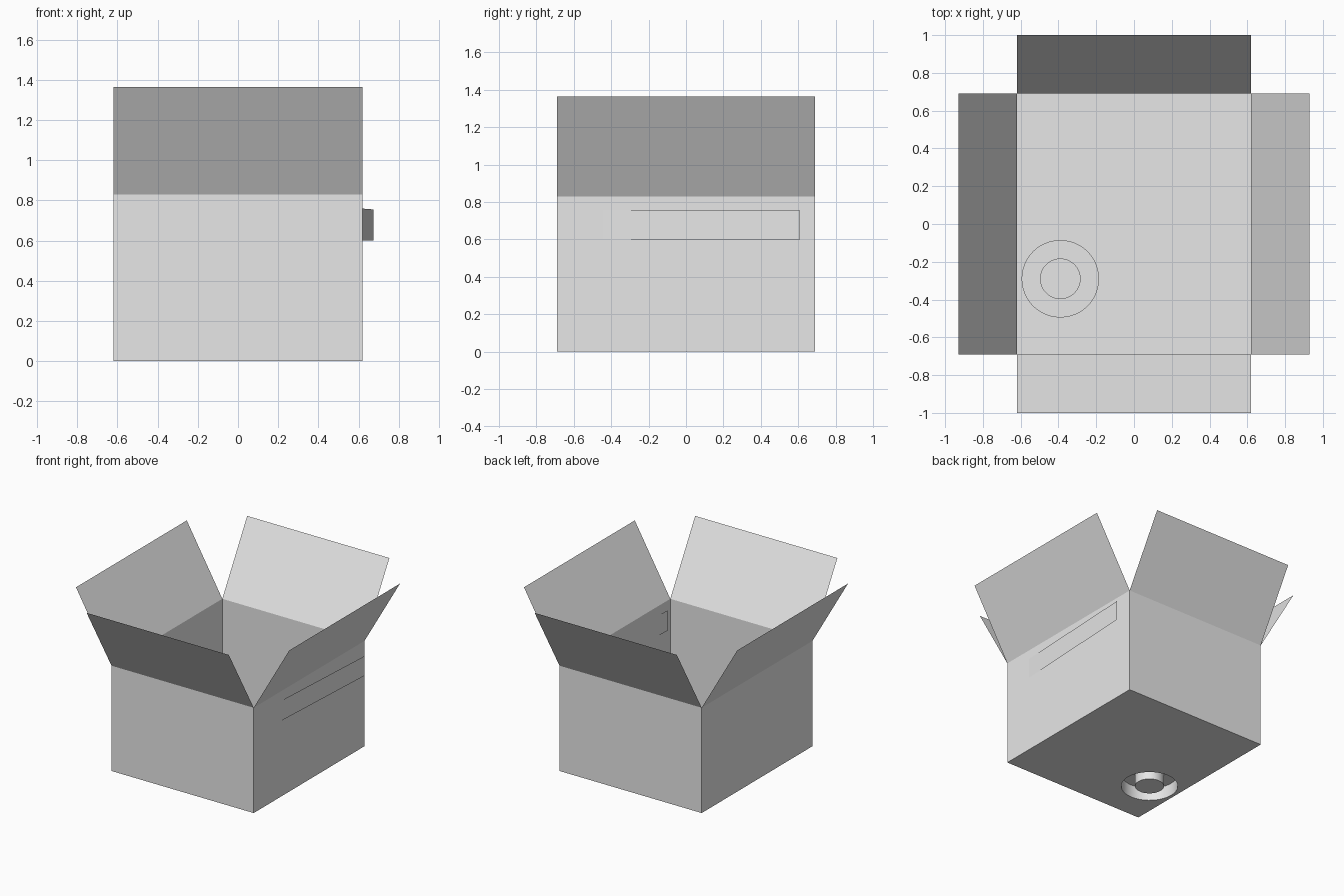
import bpy, bmesh, math
from mathutils import Vector

if "Cube" in bpy.data.objects:
    bpy.data.objects.remove(bpy.data.objects["Cube"], do_unlink=True)

X, Y, H = 0.62, 0.69, 0.83        # half width, half depth, wall height
OUT, TOP = 0.31, 1.365            # flap reach and flap tip height

card = bpy.data.materials.new("plain grey card")
card.use_nodes = True
card.diffuse_color = (0.8, 0.8, 0.8, 1)
card.node_tree.nodes["Principled BSDF"].inputs["Base Color"].default_value = (0.8, 0.8, 0.8, 1)


def finish(name, bm, smooth=False):
    mesh = bpy.data.meshes.new(name)
    bm.to_mesh(mesh)
    bm.free()
    mesh.materials.append(card)
    obj = bpy.data.objects.new(name, mesh)
    bpy.context.collection.objects.link(obj)
    if smooth:
        bpy.ops.object.select_all(action='DESELECT')
        obj.select_set(True)
        bpy.context.view_layer.objects.active = obj
        bpy.ops.object.shade_smooth_by_angle(angle=math.radians(30))
    return obj


def sheet(name, corners):
    bm = bmesh.new()
    bm.faces.new([bm.verts.new(c) for c in corners])
    return finish(name, bm)


# Walls and their open flaps, one pair per side
sides = {"front": (0, -1), "left": (1, 0), "back": (0, 1), "right": (-1, 0)}
for side, (nx, ny) in sides.items():
    normal = Vector((nx, ny, 0))
    along = Vector((-ny, nx, 0))
    reach = X if nx else Y
    half = Y if nx else X
    foot = normal * reach
    a, b = foot - along * half, foot + along * half
    up, tip = Vector((0, 0, H)), normal * OUT + Vector((0, 0, TOP))
    sheet(side + "_wall", [a, b, b + up, a + up])
    sheet(side + "_flap", [a + up, b + up, b + tip, a + tip])

# Paper strips on the two side walls, the left one peeling away at the back
sheet("left_strip", [(0.61, -0.64, 0.6), (0.675, 0.61, 0.6),
                     (0.675, 0.61, 0.755), (0.61, -0.64, 0.76)])
sheet("right_strip", [(-X - 0.003, 0.6, 0.48), (-X - 0.003, -0.65, 0.48),
                      (-X - 0.003, -0.65, 0.64), (-X - 0.003, 0.6, 0.64)])

# Floor with a ring pressed up into it
SEGMENTS = 48
CX, CY, OUTER, INNER, RISE = -0.39, -0.29, 0.205, 0.105, 0.1
bm = bmesh.new()


def circle(radius, z):
    angles = [2 * math.pi * i / SEGMENTS for i in range(SEGMENTS)]
    return [bm.verts.new((CX + radius * math.cos(t), CY + radius * math.sin(t), z))
            for t in angles]


def loop_edges(verts):
    return [bm.edges.new((v, verts[(i + 1) % len(verts)])) for i, v in enumerate(verts)]


def band(lower, upper):
    for i in range(SEGMENTS):
        j = (i + 1) % SEGMENTS
        bm.faces.new((lower[i], upper[i], upper[j], lower[j]))


border = [bm.verts.new((sx * X, sy * Y, 0)) for sx, sy in ((-1, -1), (1, -1), (1, 1), (-1, 1))]
rings = [circle(OUTER, 0), circle(OUTER, RISE), circle(INNER, RISE), circle(INNER, 0)]
bmesh.ops.triangle_fill(bm, edges=loop_edges(border) + loop_edges(rings[0]),
                        use_beauty=True, normal=(0, 0, -1))
for lower, upper in zip(rings, rings[1:]):
    band(lower, upper)
bm.faces.new(list(reversed(rings[-1])))
bmesh.ops.recalc_face_normals(bm, faces=bm.faces)
if bm.faces[:][-1].normal.z > 0:
    bmesh.ops.reverse_faces(bm, faces=bm.faces)
finish("floor", bm, smooth=True)
